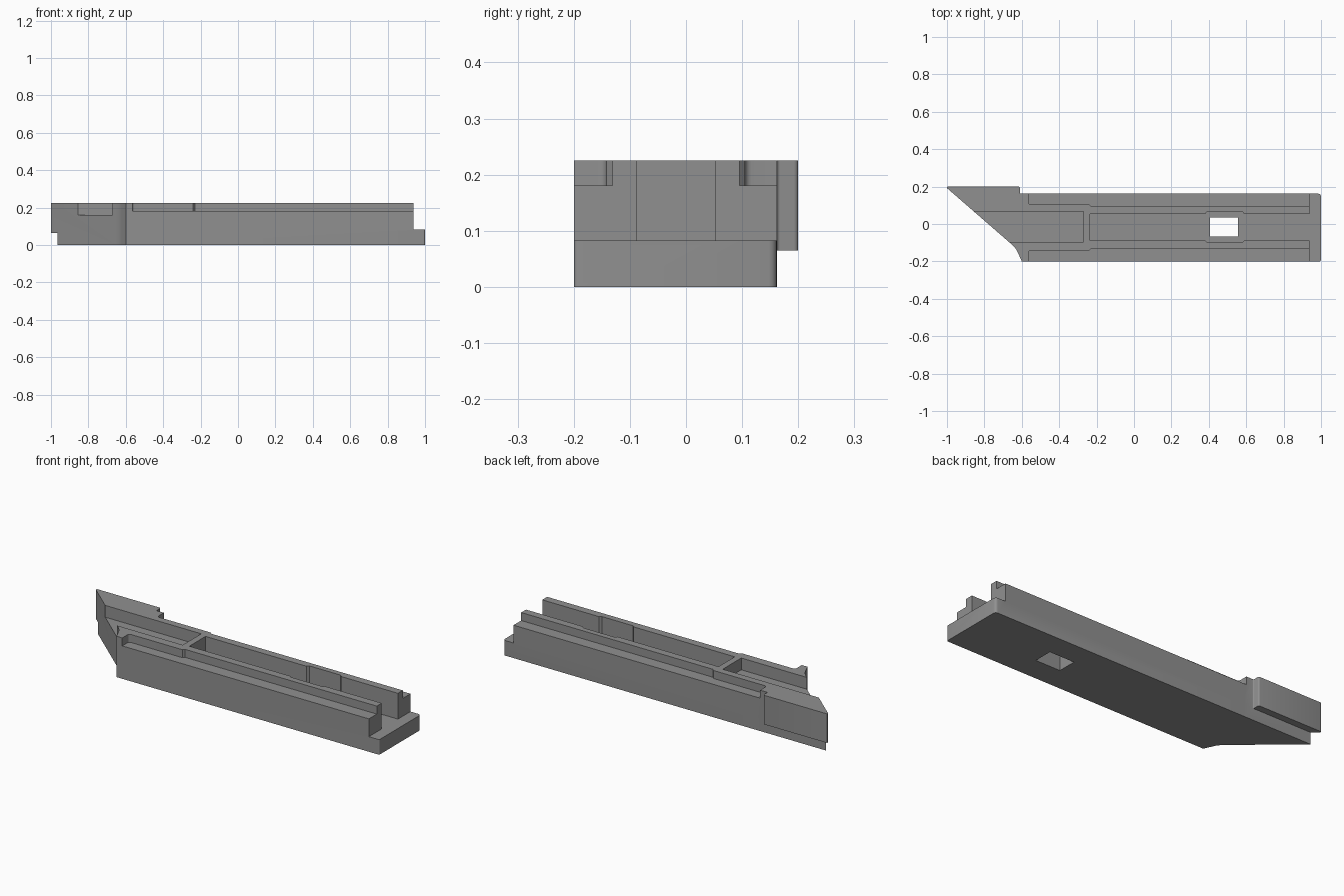
import bpy, bmesh, math
from mathutils import Vector

if "Cube" in bpy.data.objects:
    bpy.data.objects.remove(bpy.data.objects["Cube"])

grey = bpy.data.materials.new("mid grey")
grey.diffuse_color = (0.28, 0.28, 0.28, 1)
grey.use_nodes = True
grey.node_tree.nodes["Principled BSDF"].inputs["Base Color"].default_value = grey.diffuse_color


def rounded(points, seg=4):
    """Closed outline from (x, y, radius) corners."""
    out = []
    for i, (x, y, r) in enumerate(points):
        p = Vector((x, y))
        if r == 0:
            out.append(p)
            continue
        a = (Vector(points[i - 1][:2]) - p).normalized()
        b = (Vector(points[(i + 1) % len(points)][:2]) - p).normalized()
        half = a.angle(b) / 2
        c = p + (a + b).normalized() * r / math.sin(half)
        u = p + a * r / math.tan(half) - c
        v = p + b * r / math.tan(half) - c
        turn = u.angle(v)
        for k in range(seg + 1):
            t = k / seg
            out.append(c + (u * math.sin((1 - t) * turn) + v * math.sin(t * turn)) / math.sin(turn))
    return out


def prism(name, points, z0, z1):
    bm = bmesh.new()
    face = bm.faces.new([bm.verts.new((p.x, p.y, z0)) for p in rounded(points)])
    top = bmesh.ops.extrude_face_region(bm, geom=[face])["geom"]
    for v in top:
        if isinstance(v, bmesh.types.BMVert):
            v.co.z = z1
    bmesh.ops.recalc_face_normals(bm, faces=bm.faces)
    mesh = bpy.data.meshes.new(name)
    bm.to_mesh(mesh)
    bm.free()
    ob = bpy.data.objects.new(name, mesh)
    bpy.context.collection.objects.link(ob)
    mesh.materials.append(grey)
    return ob


def rect(x0, x1, y0, y1):
    return [(x0, y0, 0), (x1, y0, 0), (x1, y1, 0), (x0, y1, 0)]


# Whole rail outline with slanted nose
body = prism("rail_body", [
    (-0.6, -0.2, 0), (1, -0.2, 0.008), (1, 0.162, 0.015), (-0.61, 0.162, 0.006),
    (-0.61, 0.2, 0.008), (-1, 0.2, 0.004), (-1, 0.192, 0.004), (-0.632, -0.128, 0.12)], 0, 0.225)

TOP = 0.3
cutters = [
    # Undercut below the nose block
    prism("nose_undercut", rect(-1.1, -0.55, 0.162, 0.3), -0.1, 0.065),
    # Lowered tongue at the right end
    prism("end_step", rect(0.937, 1.1, -0.3, 0.3), 0.083, TOP),
    # Shallow channel across the nose
    prism("nose_channel", rect(-1.1, -0.27, -0.095, 0.066), 0.16, TOP),
    # Long pocket with a wider middle bay
    prism("long_pocket", [
        (-0.235, -0.088, 0), (0.38, -0.088, 0), (0.39, -0.097, 0), (0.58, -0.097, 0),
        (0.59, -0.088, 0), (1.1, -0.088, 0), (1.1, 0.053, 0), (0.59, 0.053, 0),
        (0.58, 0.065, 0), (0.39, 0.065, 0), (0.38, 0.053, 0), (-0.235, 0.053, 0)], 0.083, TOP),
    # Square hole through the floor
    prism("floor_hole", rect(0.405, 0.555, -0.068, 0.036), -0.1, 0.15),
    # Stepped ledges along both sides
    prism("front_ledge", [
        (-0.565, -0.3, 0), (1.1, -0.3, 0), (1.1, -0.131, 0), (-0.23, -0.131, 0),
        (-0.24, -0.142, 0), (-0.565, -0.142, 0.012)], 0.181, TOP),
    prism("back_ledge", [
        (-0.565, 0.3, 0), (1.1, 0.3, 0), (1.1, 0.095, 0), (-0.23, 0.095, 0),
        (-0.24, 0.105, 0), (-0.565, 0.105, 0.012)], 0.181, TOP),
]

bpy.context.view_layer.objects.active = body
body.select_set(True)
for cutter in cutters:
    cutter.hide_render = True
    mod = body.modifiers.new(cutter.name, 'BOOLEAN')
    mod.operation = 'DIFFERENCE'
    mod.solver = 'EXACT'
    mod.object = cutter
    bpy.ops.object.modifier_apply(modifier=mod.name)
    bpy.data.objects.remove(cutter)

bpy.ops.object.shade_smooth_by_angle(angle=math.radians(30))
